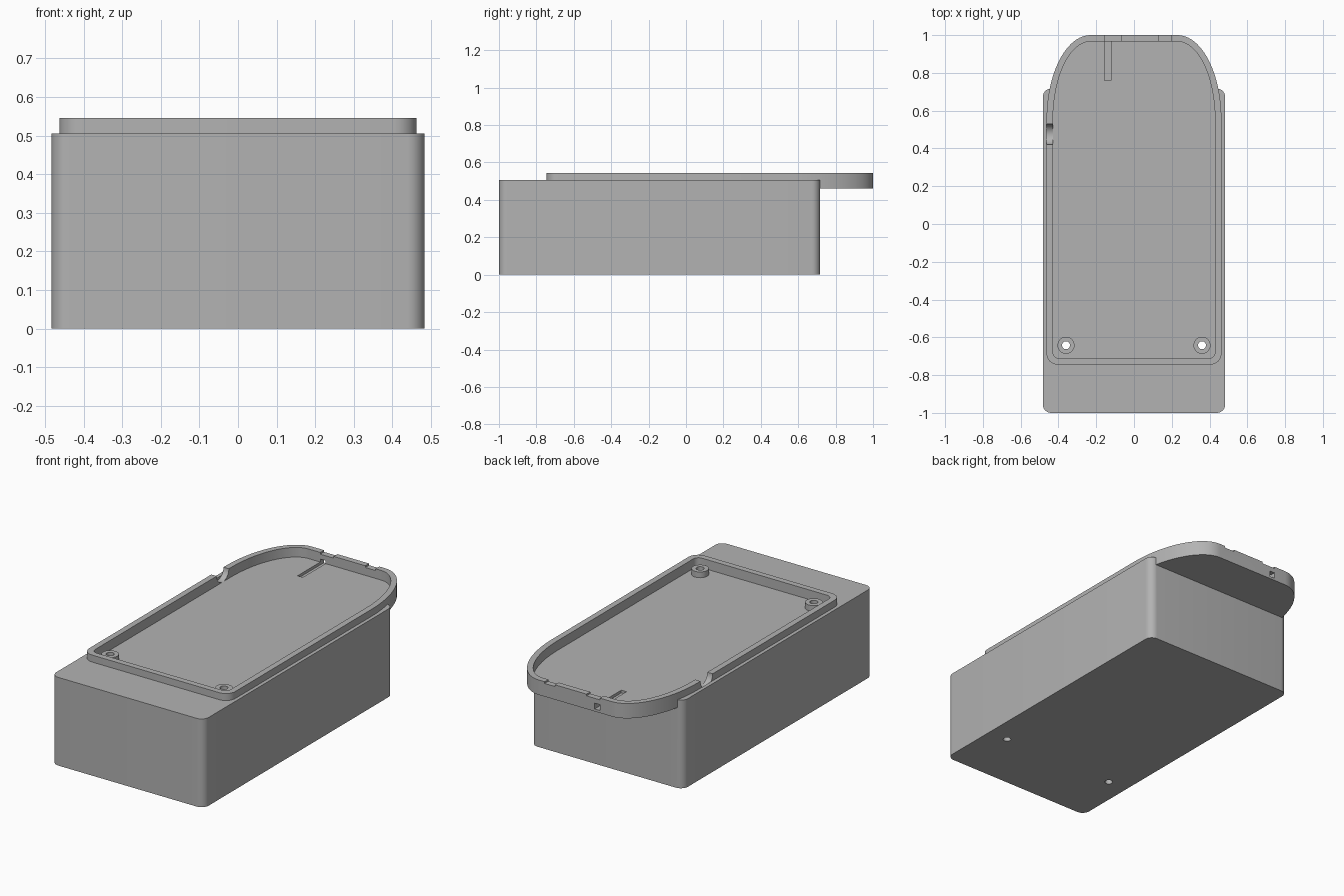
import bpy, bmesh, math
from mathutils import Matrix

cube = bpy.data.objects.get("Cube")
if cube:
    bpy.data.objects.remove(cube, do_unlink=True)

grey = bpy.data.materials.new("plain grey")
grey.use_nodes = True
grey.diffuse_color = (0.45, 0.45, 0.45, 1)
grey.node_tree.nodes["Principled BSDF"].inputs["Base Color"].default_value = (0.45, 0.45, 0.45, 1)


def make_object(name, bm):
    bmesh.ops.recalc_face_normals(bm, faces=bm.faces)
    mesh = bpy.data.meshes.new(name)
    bm.to_mesh(mesh)
    bm.free()
    mesh.materials.append(grey)
    obj = bpy.data.objects.new(name, mesh)
    bpy.context.collection.objects.link(obj)
    return obj


def prism(name, points, z0, z1):
    bm = bmesh.new()
    face = bm.faces.new([bm.verts.new((x, y, z0)) for x, y in points])
    top = bmesh.ops.extrude_face_region(bm, geom=[face])["geom"]
    verts = [v for v in top if isinstance(v, bmesh.types.BMVert)]
    bmesh.ops.translate(bm, verts=verts, vec=(0, 0, z1 - z0))
    return make_object(name, bm)


def block(name, x0, x1, y0, y1, z0, z1):
    return prism(name, [(x0, y0), (x1, y0), (x1, y1), (x0, y1)], z0, z1)


def cylinder(name, radius, length, centre, axis="Z"):
    bm = bmesh.new()
    turn = Matrix.Rotation(math.pi / 2, 4, "Y") if axis == "X" else Matrix()
    bmesh.ops.create_cone(bm, cap_ends=True, segments=48, radius1=radius, radius2=radius,
                          depth=length, matrix=Matrix.Translation(centre) @ turn)
    return make_object(name, bm)


def outline(half_width, front, back, front_r, back_rx, back_ry, steps):
    """Symmetric plan shape with round front corners and elliptical back corners."""
    right = []
    for i in range(9):
        a = math.pi / 2 * (i / 8 - 1)
        right.append((half_width - front_r + front_r * math.cos(a),
                      front + front_r + front_r * math.sin(a)))
    for i in range(steps + 1):
        a = math.pi / 2 * i / steps
        right.append((half_width - back_rx + back_rx * math.cos(a),
                      back - back_ry + back_ry * math.sin(a)))
    return right + [(-x, y) for x, y in reversed(right)]


def combine(target, other, operation):
    mod = target.modifiers.new(operation.lower(), "BOOLEAN")
    mod.operation = operation
    mod.solver = "EXACT"
    mod.object = other
    bpy.context.view_layer.objects.active = target
    bpy.ops.object.modifier_apply(modifier=mod.name)
    bpy.data.objects.remove(other, do_unlink=True)


FLOOR, RIM, WALL = 0.49, 0.545, 0.034


def tray_outline(inset):
    return outline(0.463 - inset, -0.745 + inset, 1 - inset, 0.06 - inset * 0.8,
                   0.233 - inset, 0.45 - inset, 24)


# Main body with the overhanging tray
body = prism("enclosure", outline(0.483, -1, 0.717, 0.045, 0.045, 0.045, 8), 0, 0.505)
combine(body, prism("tray", tray_outline(0), 0.46, RIM), "UNION")
combine(body, prism("recess", tray_outline(WALL), FLOOR, 0.7), "DIFFERENCE")

# Screw posts with bores through the whole body
for side in (-1, 1):
    combine(body, cylinder("post", 0.045, 0.04, (side * 0.36, -0.642, 0.503)), "UNION")
    combine(body, cylinder("bore", 0.021, 2, (side * 0.36, -0.642, 0.3)), "DIFFERENCE")

# Cable channel in the floor, leaving through the back wall
combine(body, block("channel", -0.155, -0.122, 0.76, 1.1, 0.474, 0.507), "DIFFERENCE")

# Round dip in the side wall
combine(body, cylinder("side_dip", 0.055, 0.043, (-0.4415, 0.475, RIM), "X"), "DIFFERENCE")

# Shallow notches in the back rim
for x0, x1 in ((-0.155, -0.07), (0.13, 0.195)):
    combine(body, block("rim_notch", x0, x1, 0.95, 1.1, 0.535, 0.7), "DIFFERENCE")

# Smooth rounded walls with sharp edges
bpy.ops.object.select_all(action="DESELECT")
body.select_set(True)
bpy.context.view_layer.objects.active = body
bpy.ops.object.shade_smooth_by_angle(angle=math.radians(30))
